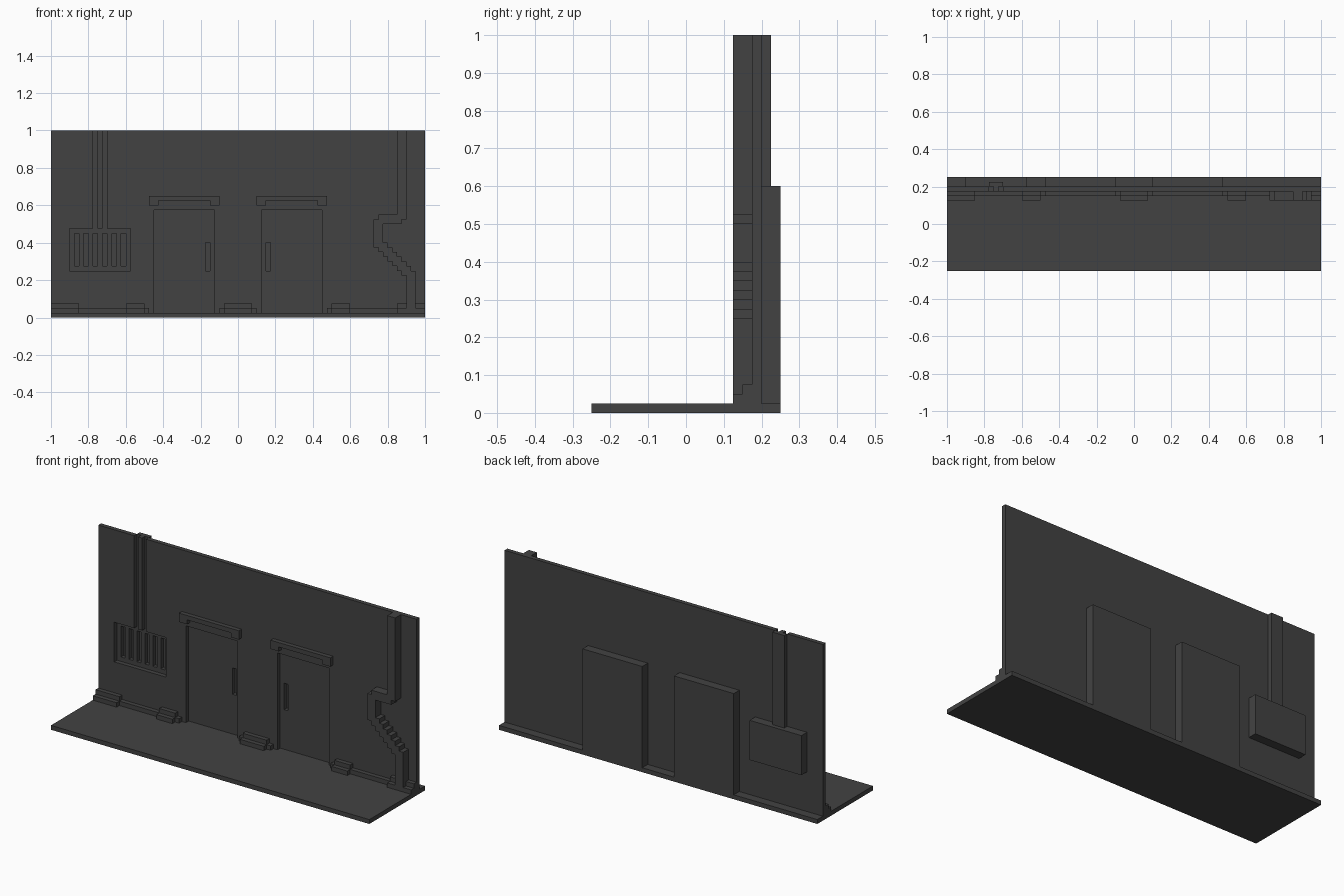
import bpy
import bmesh

if "Cube" in bpy.data.objects:
    bpy.data.objects.remove(bpy.data.objects["Cube"], do_unlink=True)

U = 0.025  # grid step

mat = bpy.data.materials.new("dark grey")
mat.use_nodes = True
GREY = (0.055, 0.055, 0.055, 1)
mat.diffuse_color = GREY
mat.node_tree.nodes["Principled BSDF"].inputs["Base Color"].default_value = GREY


def finish(name, bm):
    bmesh.ops.recalc_face_normals(bm, faces=bm.faces)
    mesh = bpy.data.meshes.new(name)
    bm.to_mesh(mesh)
    bm.free()
    mesh.materials.append(mat)
    ob = bpy.data.objects.new(name, mesh)
    bpy.context.collection.objects.link(ob)
    return ob


def boxes(name, spans):
    """One object from boxes given as (x0, x1, y0, y1, z0, z1)."""
    bm = bmesh.new()
    for x0, x1, y0, y1, z0, z1 in spans:
        verts = bmesh.ops.create_cube(bm, size=1)["verts"]
        for v in verts:
            v.co.x = x1 if v.co.x > 0 else x0
            v.co.y = y1 if v.co.y > 0 else y0
            v.co.z = z1 if v.co.z > 0 else z0
    return finish(name, bm)


def extrude_outline(name, pts, y0, y1):
    """Front outline of (x, z) points, extruded from y0 back to y1."""
    bm = bmesh.new()
    face = bm.faces.new([bm.verts.new((x, y0, z)) for x, z in pts])
    out = bmesh.ops.extrude_face_region(bm, geom=[face])["geom"]
    moved = [g for g in out if isinstance(g, bmesh.types.BMVert)]
    bmesh.ops.translate(bm, verts=moved, vec=(0, y1 - y0, 0))
    return finish(name, bm)


# Floor slab
boxes("floor", [(-1, 1, -0.25, 0.25, 0, U)])

# Wall with two door openings and a vent opening joined to a conduit slot
door_gaps = [(-0.45, -0.125), (0.125, 0.45)]
wall = [(-1, U)]
for a, b in door_gaps:
    wall += [(a, U), (a, 0.575), (b, 0.575), (b, U)]
wall += [(1, U), (1, 1), (-0.7, 1), (-0.7, 0.475), (-0.575, 0.475), (-0.575, 0.25),
         (-0.9, 0.25), (-0.9, 0.475), (-0.775, 0.475), (-0.775, 1), (-1, 1)]
extrude_outline("wall", wall, 0.175, 0.2)

# Doors and vent sit behind the openings
recessed = [
    boxes("right_door", [(-0.475, -0.1, 0.2, 0.25, U, 0.6)]),
    boxes("left_door", [(0.1, 0.475, 0.2, 0.25, U, 0.6)]),
    boxes("vent", [(-0.9, -0.575, 0.2, 0.25, 0.25, 0.475)]),
]

# Slots cut into the doors (handles) and the vent (grille)
slots = [(-0.175, -0.15, 0.19, 0.225, 0.25, 0.4), (0.15, 0.175, 0.19, 0.225, 0.25, 0.4)]
slots += [(-0.875 + 2 * U * i, -0.85 + 2 * U * i, 0.19, 0.225, 0.275, 0.45) for i in range(6)]
cutter = boxes("slot_cutter", slots)
cutter.hide_render = True
for ob in recessed:
    mod = ob.modifiers.new("slots", "BOOLEAN")
    mod.operation = "DIFFERENCE"
    mod.solver = "EXACT"
    mod.object = cutter
    bpy.context.view_layer.objects.active = ob
    bpy.ops.object.modifier_apply(modifier=mod.name)
bpy.data.objects.remove(cutter, do_unlink=True)

# Conduit: back plate with a rod in the wall slot
boxes("conduit_plate", [(-0.775, -0.7, 0.2, 0.225, 0.475, 1)])
boxes("conduit_rod", [(-0.75, -0.725, 0.175, 0.2, 0.475, 1)])

# Lintels above the doors
for name, a, b in (("right_lintel", -0.475, -0.1), ("left_lintel", 0.1, 0.475)):
    extrude_outline(name, [(a, 0.6), (a, 0.65), (b, 0.65), (b, 0.6), (b - 2 * U, 0.6),
                           (b - 2 * U, 0.625), (a + 2 * U, 0.625), (a + 2 * U, 0.6)],
                    0.15, 0.175)

# Skirting between the doors
boxes("skirting", [(a, b, 0.15, 0.175, U, 2 * U)
                   for a, b in ((-1, -0.475), (-0.1, 0.1), (0.475, 1))])

# Stepped blocks along the skirting
blocks = [(-1, -0.85), (-0.6, -0.5), (-0.075, 0.075), (0.5, 0.6), (0.85, 1)]
boxes("skirting_blocks_low", [(a, b, 0.125, 0.15, U, 2 * U) for a, b in blocks])
boxes("skirting_blocks_high", [(a, b, 0.15, 0.175, 2 * U, 3 * U) for a, b in blocks])

# Wall pipe with a stair-stepped diagonal
pipe = [(0.85, 1), (0.85, 0.55), (0.75, 0.55), (0.75, 0.525), (0.725, 0.525)]
for k in range(7):
    z = 0.375 - U * k
    pipe += [(0.725 + U * k, z), (0.75 + U * k, z)]
pipe += [(0.9, 2 * U), (0.95, 2 * U)]
for k in reversed(range(7)):
    z = 0.4 - U * k
    pipe += [(0.8 + U * k, z), (0.775 + U * k, z)]
pipe += [(0.775, 0.5), (0.875, 0.5), (0.875, 0.525), (0.9, 0.525), (0.9, 1)]
extrude_outline("pipe", pipe, 0.125, 0.175)
